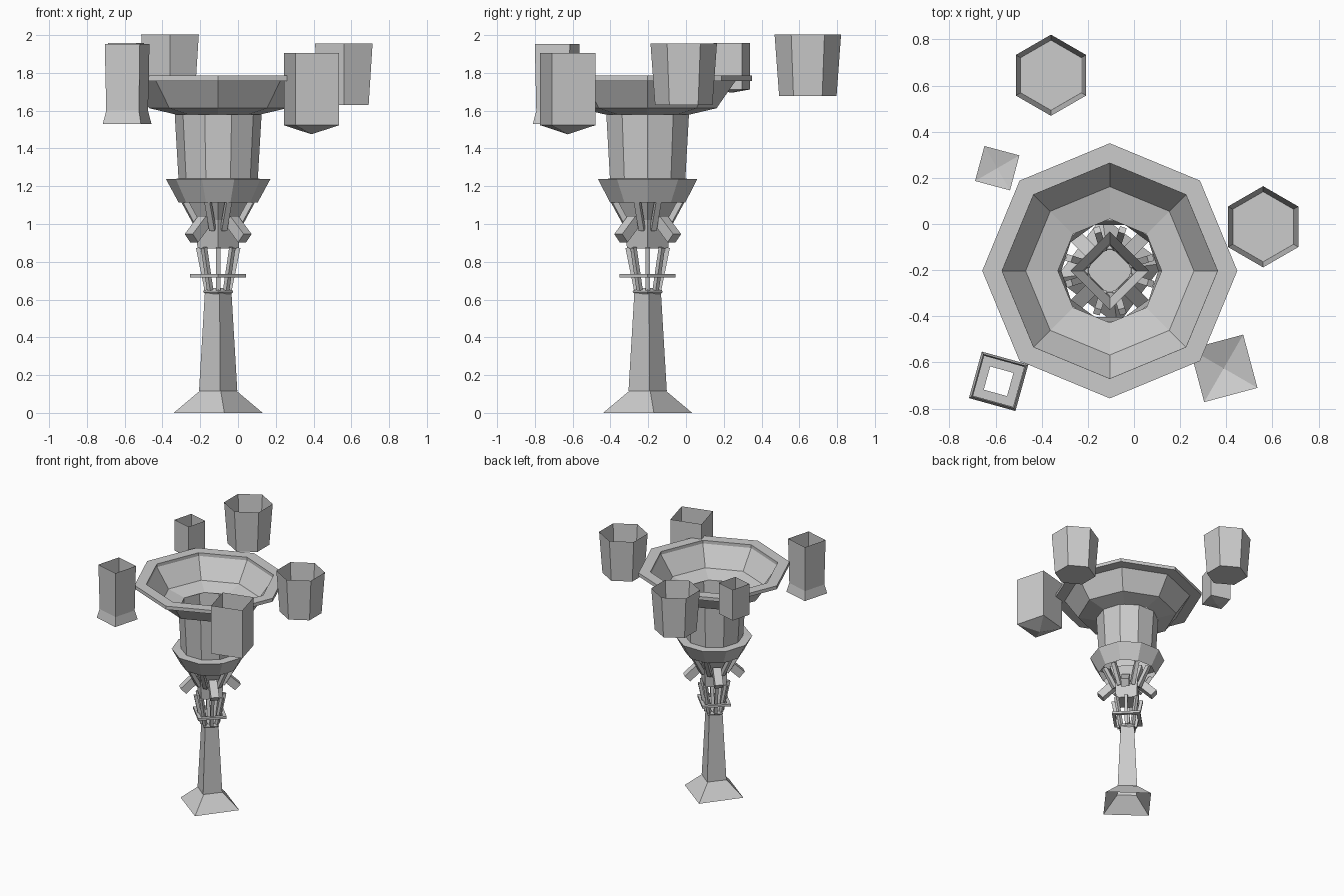
import bpy, bmesh
from math import sin, cos, pi, radians
from mathutils import Vector

if "Cube" in bpy.data.objects:
    bpy.data.objects.remove(bpy.data.objects["Cube"])

CX, CY = -0.105, -0.203   # axis of the stand


def shell(name, center, sides, profile, rot=0.0, floor=False, top=False, loop=False):
    """Faceted shell through (radius, z) rings; radius 0 makes a point."""
    bm = bmesh.new()
    rings = []
    for r, z in profile:
        if r == 0:
            rings.append([bm.verts.new((center[0], center[1], z))])
        else:
            rings.append([bm.verts.new((center[0] + r * cos(rot + 2 * pi * i / sides),
                                        center[1] + r * sin(rot + 2 * pi * i / sides), z))
                          for i in range(sides)])
    pairs = list(zip(rings, rings[1:]))
    if loop:
        pairs.append((rings[-1], rings[0]))
    for a, b in pairs:
        for i in range(sides):
            j = (i + 1) % sides
            if len(a) == 1:
                bm.faces.new((a[0], b[j], b[i]))
            else:
                bm.faces.new((a[i], a[j], b[j], b[i]))
    if floor:
        bm.faces.new(rings[0][::-1])
    if top:
        bm.faces.new(rings[-1])
    return finish(name, bm)


def finish(name, bm):
    me = bpy.data.meshes.new(name)
    bm.to_mesh(me)
    bm.free()
    ob = bpy.data.objects.new(name, me)
    bpy.context.collection.objects.link(ob)
    return ob


def bar(name, ang, r0, z0, r1, z1, width):
    """Square bar leaning radially from (r0, z0) to (r1, z1)."""
    out = Vector((cos(ang), sin(ang), 0))
    base = Vector((CX, CY, 0))
    a = base + out * r0 + Vector((0, 0, z0))
    b = base + out * r1 + Vector((0, 0, z1))
    side = Vector((-sin(ang), cos(ang), 0))
    normal = side.cross((b - a).normalized())
    bm = bmesh.new()
    h = width / 2
    corners = [(-h, -h), (h, -h), (h, h), (-h, h)]
    ra, rb = [[bm.verts.new(p + side * u + normal * v) for u, v in corners] for p in (a, b)]
    for i in range(4):
        j = (i + 1) % 4
        bm.faces.new((ra[i], ra[j], rb[j], rb[i]))
    bm.faces.new(ra[::-1])
    bm.faces.new(rb)
    bmesh.ops.recalc_face_normals(bm, faces=bm.faces)
    return finish(name, bm)


axis = (CX, CY)

# Foot and tapered four-sided column
shell("foot", axis, 4, [(0.238, 0), (0.10, 0.115)], radians(8))
shell("column", axis, 4, [(0.102, 0.115), (0.071, 0.635)], radians(6), top=True)
shell("column_collar", axis, 4, [(0.07, 0.63), (0.08, 0.64), (0.07, 0.66)], top=True)

# Cage of slim struts with a square ring around it
for k in range(8):
    bar("cage_strut", k * pi / 4, 0.06, 0.65, 0.106, 0.875, 0.024)
shell("cage_ring", axis, 4, [(0.148, 0.717), (0.148, 0.735), (0.112, 0.735), (0.112, 0.717)], loop=True)

# Neck, its braces and the four slanted pegs
shell("neck", axis, 4, [(0.11, 0.87), (0.117, 1.02), (0.17, 1.115)], floor=True)
for k in range(4):
    bar("neck_peg", pi / 4 + k * pi / 2, 0.10, 1.02, 0.20, 0.925, 0.06)
    for s in (-1, 1):
        bar("neck_brace", k * pi / 2 + s * 0.3, 0.10, 0.97, 0.185, 1.12, 0.03)

# Cup and drum
shell("cup", axis, 10, [(0.21, 1.115), (0.276, 1.237), (0.21, 1.24)])
shell("drum", axis, 10, [(0.21, 1.24), (0.23, 1.58)])

# Octagonal bowl and its flat rim
shell("bowl", axis, 8, [(0.225, 1.58), (0.365, 1.613), (0.467, 1.76)])
shell("bowl_rim", axis, 8, [(0.467, 1.758), (0.553, 1.758), (0.553, 1.785), (0.467, 1.785)], loop=True)

# Floating square pots
shell("flared_pot", (-0.587, -0.682), 4,
      [(0.074, 1.53), (0.148, 1.53), (0.127, 1.60), (0.136, 1.953)], radians(29.5))
shell("small_pot", (-0.593, 0.242), 4,
      [(0, 1.695), (0.111, 1.712), (0.111, 1.957)], radians(30))
shell("pointed_pot", (0.389, -0.626), 4,
      [(0, 1.475), (0.169, 1.523), (0.169, 1.905)], radians(60))

# Floating hexagonal pots
for x, y, z in ((0.56, -0.012), (-0.36, 0.645)) and ((0.56, -0.012, 1.63), (-0.36, 0.645, 1.677)):
    shell("hex_pot", (x, y), 6, [(0.152, z), (0.176, z + 0.325)], pi / 2, floor=True)
